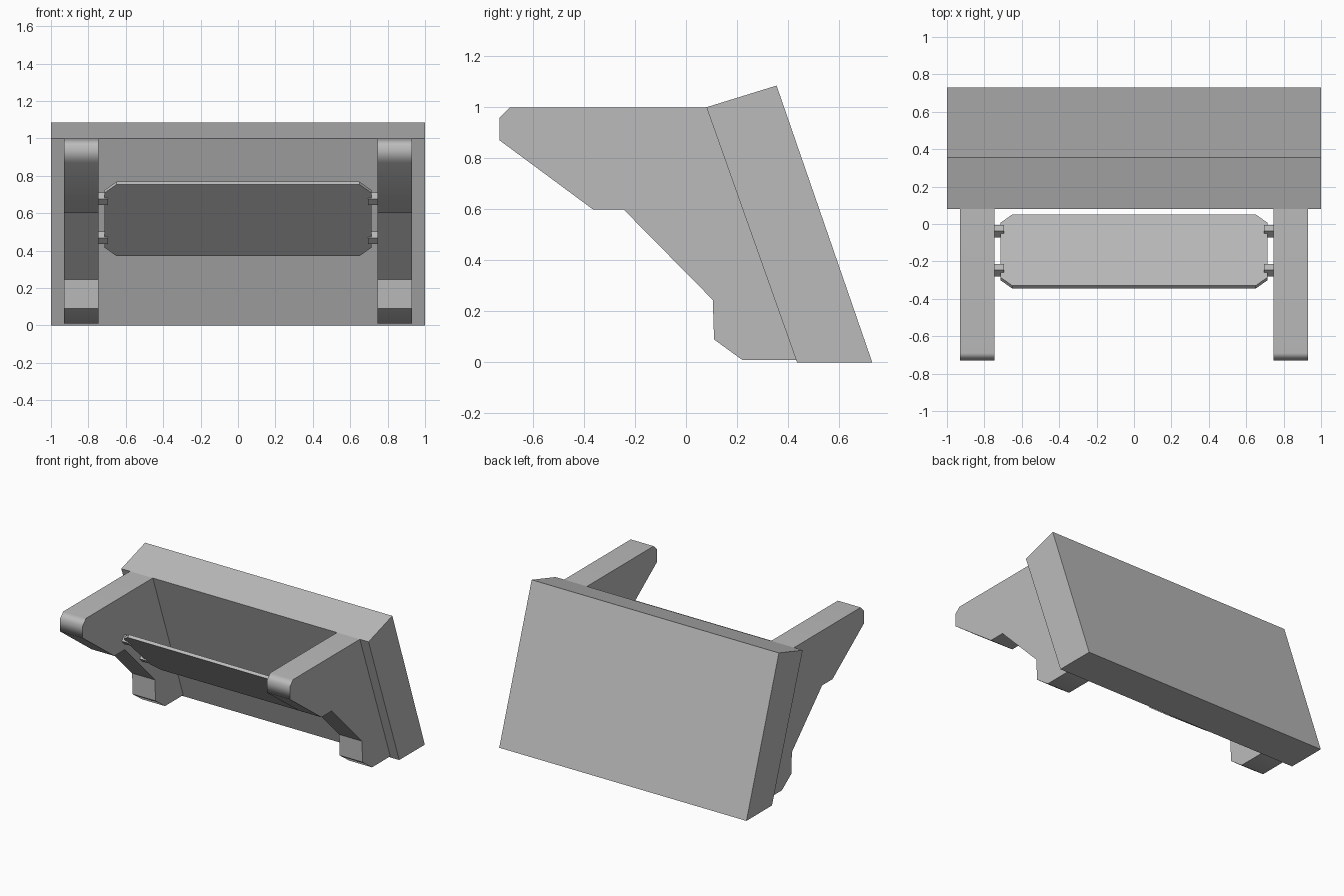
import bpy, bmesh, math
from mathutils import Matrix, Vector

default = bpy.data.objects.get("Cube")
if default:
    bpy.data.objects.remove(default)

grey = bpy.data.materials.new("plain grey")
grey.use_nodes = True
colour = (0.5, 0.5, 0.5, 1)
grey.diffuse_color = colour
grey.node_tree.nodes["Principled BSDF"].inputs["Base Color"].default_value = colour


def extrude(name, points, depth, matrix, soft=None):
    """Prism from a flat outline; edges passing the soft test are smooth."""
    bm = bmesh.new()
    face = bm.faces.new([bm.verts.new((x, y, 0)) for x, y in points])
    moved = bmesh.ops.extrude_face_region(bm, geom=[face])["geom"]
    bmesh.ops.translate(bm, vec=(0, 0, depth),
                        verts=[v for v in moved if isinstance(v, bmesh.types.BMVert)])
    bm.transform(matrix)
    bmesh.ops.recalc_face_normals(bm, faces=bm.faces)
    if soft:
        for f in bm.faces:
            f.smooth = True
        for e in bm.edges:
            e.smooth = soft(e)
    mesh = bpy.data.meshes.new(name)
    bm.to_mesh(mesh)
    bm.free()
    mesh.materials.append(grey)
    obj = bpy.data.objects.new(name, mesh)
    bpy.context.collection.objects.link(obj)
    if soft:
        mod = obj.modifiers.new("flat large faces", 'WEIGHTED_NORMAL')
        mod.keep_sharp = True
    return obj


def side_profile(x):
    """Maps outline (y, z) to the side plane at x, extruding along +x."""
    return Matrix(((0, 0, 1, x), (1, 0, 0, 0), (0, 1, 0, 0), (0, 0, 0, 1)))


# Leaning back slab
extrude("back_slab", [(0.08, 1), (0.355, 1.085), (0.73, 0), (0.435, 0)],
        2, side_profile(-1))

# Side brackets with a rounded-looking nose and foot
bracket = [(-0.73, 0.87), (-0.73, 0.96), (-0.69, 1), (0.08, 1), (0.435, 0.01),
           (0.22, 0.01), (0.11, 0.09), (0.105, 0.245), (-0.245, 0.6), (-0.365, 0.6)]


def nose_or_foot(edge):
    a, b = (v.co for v in edge.verts)
    across = abs(a.x - b.x) > 0.1
    return across and (a.y < -0.6 or (a.z < 0.05 and a.y < 0.3))


for side, x in (("right", -0.93), ("left", 0.745)):
    extrude(side + "_bracket", bracket, 0.185, side_profile(x), nose_or_foot)

# Sloping plate between the brackets, with cut corners
tilt = Matrix.Translation((0, -0.147, 0.57)) @ Matrix.Rotation(math.radians(-45), 4, 'X')
w, h, cut, thick = 0.715, 0.27, 0.065, 0.022
outline = [(w, h - cut), (w - cut, h), (cut - w, h), (-w, h - cut),
           (-w, cut - h), (cut - w, -h), (w - cut, -h), (w, cut - h)]
extrude("sloping_plate", outline, thick,
        tilt @ Matrix.Translation((0, 0, -thick / 2)))

# Clips holding the plate to the brackets
a, b = 0.0275, 0.0225
for side, x in (("right", -0.7225), ("left", 0.7225)):
    for place, y in (("upper", -0.147), ("lower", 0.147)):
        extrude(f"{side}_{place}_clip", [(a, b), (-a, b), (-a, -b), (a, -b)], 0.05,
                tilt @ Matrix.Translation(Vector((x, y, -0.02))))
